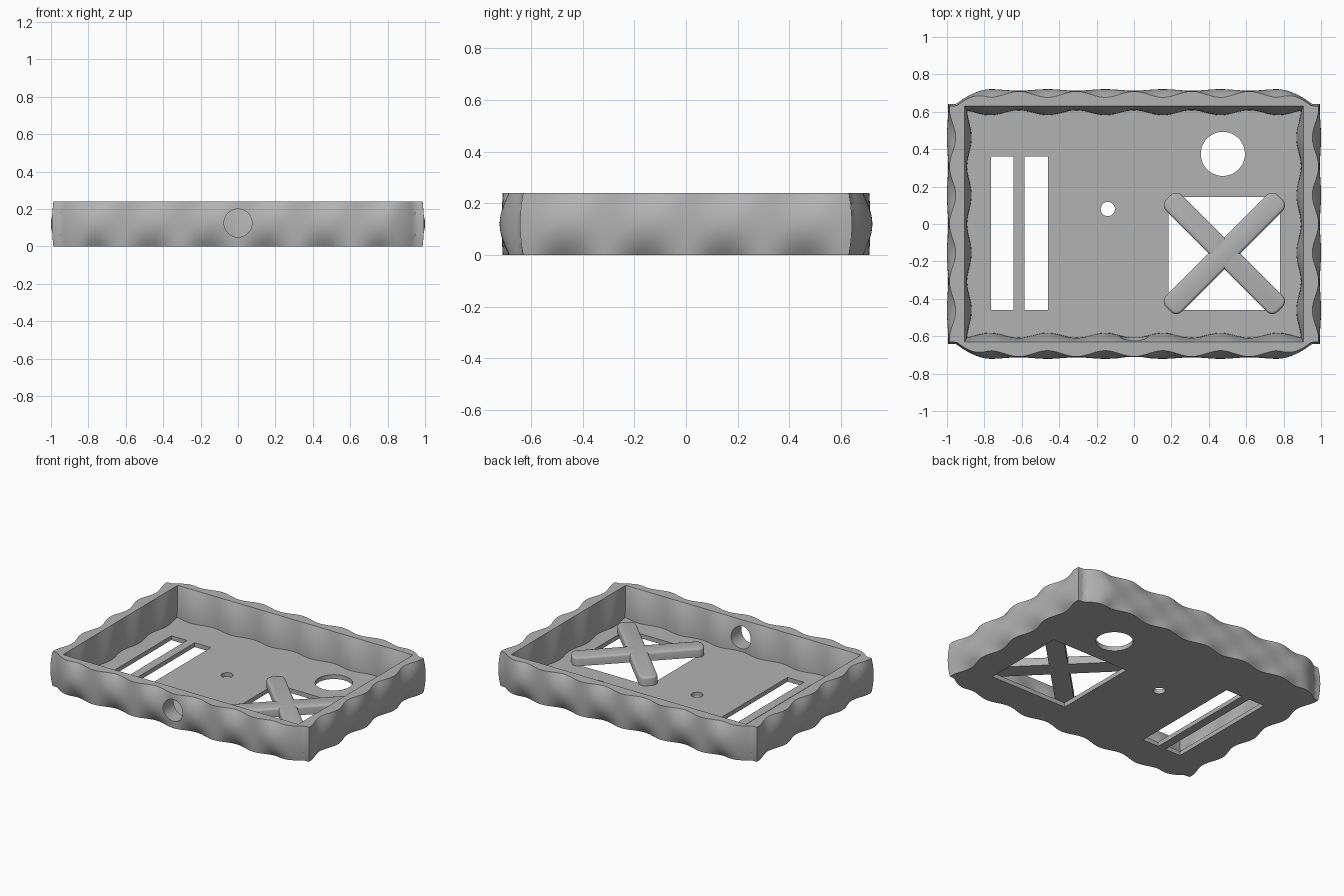
import bpy, bmesh
from math import cos, pi, radians
from mathutils import Vector

if "Cube" in bpy.data.objects:
    bpy.data.objects.remove(bpy.data.objects["Cube"])

HEIGHT, FLOOR, PERIOD = 0.24, 0.03, 0.308
N_LONG, N_SIDE = 96, 64

grey = bpy.data.materials.new("plain_grey")
grey.use_nodes = True
grey.diffuse_color = (0.45, 0.45, 0.45, 1)
grey.node_tree.nodes["Principled BSDF"].inputs["Base Color"].default_value = (0.45, 0.45, 0.45, 1)


def make_object(name, bm):
    bmesh.ops.recalc_face_normals(bm, faces=bm.faces)
    mesh = bpy.data.meshes.new(name)
    bm.to_mesh(mesh)
    bm.free()
    mesh.materials.append(grey)
    obj = bpy.data.objects.new(name, mesh)
    bpy.context.collection.objects.link(obj)
    return obj


def activate(obj):
    bpy.ops.object.select_all(action='DESELECT')
    obj.select_set(True)
    bpy.context.view_layer.objects.active = obj


def wave(a):
    return -cos(2 * pi * a / PERIOD)


# Outer wall: bulges at mid height, scalloped at the rim and base
def outer_long(x, e):
    u = min(max((abs(x) - 0.77) / 0.18, 0), 1)
    s = wave(x) * (1 - u)
    return 0.717 + 0.004 * s - e * (0.024 + 0.02 * s) * (1 - u / 2) - 0.075 * u * u


def outer_side(y, e):
    s = wave(y)
    return 0.997 + 0.003 * s - e * (0.027 + 0.02 * s)


# Inner wall: straight at the rim, scalloped at the floor
def inner_long(x, e):
    return 0.63 - e * (0.035 + 0.013 * wave(x))


def inner_side(y, e):
    return 0.905 - e * (0.025 + 0.012 * wave(y))


def outline(long_f, side_f, e):
    cx = side_f(0.63, e)
    cy = long_f(cx, e)
    pts = []
    for i in range(N_LONG):
        x = cx * (2 * i / N_LONG - 1)
        pts.append((x, -long_f(x, e)))
    for i in range(N_SIDE):
        y = cy * (2 * i / N_SIDE - 1)
        pts.append((side_f(y, e) if i else cx, y))
    return pts + [(-x, -y) for x, y in pts]


# Tray body: stacked outlines up the outside and down the inside
bm = bmesh.new()
rings = []
for k in range(13):
    t = k / 6 - 1
    rings.append((outline(outer_long, outer_side, t * t), HEIGHT * k / 12))
for k in range(9):
    q = 1 - k / 8
    rings.append((outline(inner_long, inner_side, 1 - q * q), FLOOR + (HEIGHT - FLOOR) * q))
loops = [[bm.verts.new((x, y, z)) for x, y in pts] for pts, z in rings]
for lo, hi in zip(loops, loops[1:]):
    for i in range(len(lo)):
        j = (i + 1) % len(lo)
        bm.faces.new((lo[i], lo[j], hi[j], hi[i]))
bm.faces.new(loops[0])
bm.faces.new(loops[-1])
tray = make_object("tray", bm)


# Openings
def cut(obj, bm):
    tool = make_object("cutter", bm)
    tool.hide_render = True
    mod = obj.modifiers.new("opening", 'BOOLEAN')
    mod.operation, mod.solver, mod.object = 'DIFFERENCE', 'EXACT', tool
    activate(obj)
    bpy.ops.object.modifier_apply(modifier=mod.name)
    bpy.data.objects.remove(tool)


def box(x0, x1, y0, y1, z0, z1):
    bm = bmesh.new()
    bmesh.ops.create_cube(bm, size=1)
    bmesh.ops.scale(bm, vec=(x1 - x0, y1 - y0, z1 - z0), verts=bm.verts)
    bmesh.ops.translate(bm, vec=((x0 + x1) / 2, (y0 + y1) / 2, (z0 + z1) / 2), verts=bm.verts)
    return bm


def cylinder(center, radius, depth, forward=False):
    bm = bmesh.new()
    bmesh.ops.create_cone(bm, cap_ends=True, segments=48, radius1=radius, radius2=radius, depth=depth)
    if forward:
        for v in bm.verts:
            v.co = Vector((v.co.x, v.co.z, v.co.y))
    bmesh.ops.translate(bm, vec=center, verts=bm.verts)
    return bm


for x0, x1 in ((-0.765, -0.645), (-0.585, -0.46)):
    cut(tray, box(x0, x1, -0.46, 0.36, -0.1, 0.1))
cut(tray, box(0.185, 0.78, -0.46, 0.145, -0.1, 0.1))
cut(tray, cylinder((0.475, 0.375, 0), 0.118, 0.2))
cut(tray, cylinder((-0.14, 0.08, 0), 0.038, 0.2))
cut(tray, cylinder((0, -0.66, 0.125), 0.075, 0.3, forward=True))
activate(tray)
bpy.ops.object.shade_smooth_by_angle(angle=radians(35))

# Crossed bars over the square opening
for name, angle in (("cross_bar_a", 45), ("cross_bar_b", -45)):
    bm = box(-0.423, 0.423, -0.06, 0.06, 0, 0.06)
    upright = [e for e in bm.edges if abs(e.verts[0].co.z - e.verts[1].co.z) > 0.01]
    bmesh.ops.bevel(bm, geom=upright, offset=0.042, segments=6, affect='EDGES', profile=0.5)
    rim = [e for e in bm.edges if all(v.co.z > 0.05 for v in e.verts)]
    bmesh.ops.bevel(bm, geom=rim, offset=0.015, segments=3, affect='EDGES', profile=0.5)
    bar = make_object(name, bm)
    bar.location = (0.483, -0.157, FLOOR)
    bar.rotation_euler.z = radians(angle)
    activate(bar)
    bpy.ops.object.shade_smooth_by_angle(angle=radians(35))
